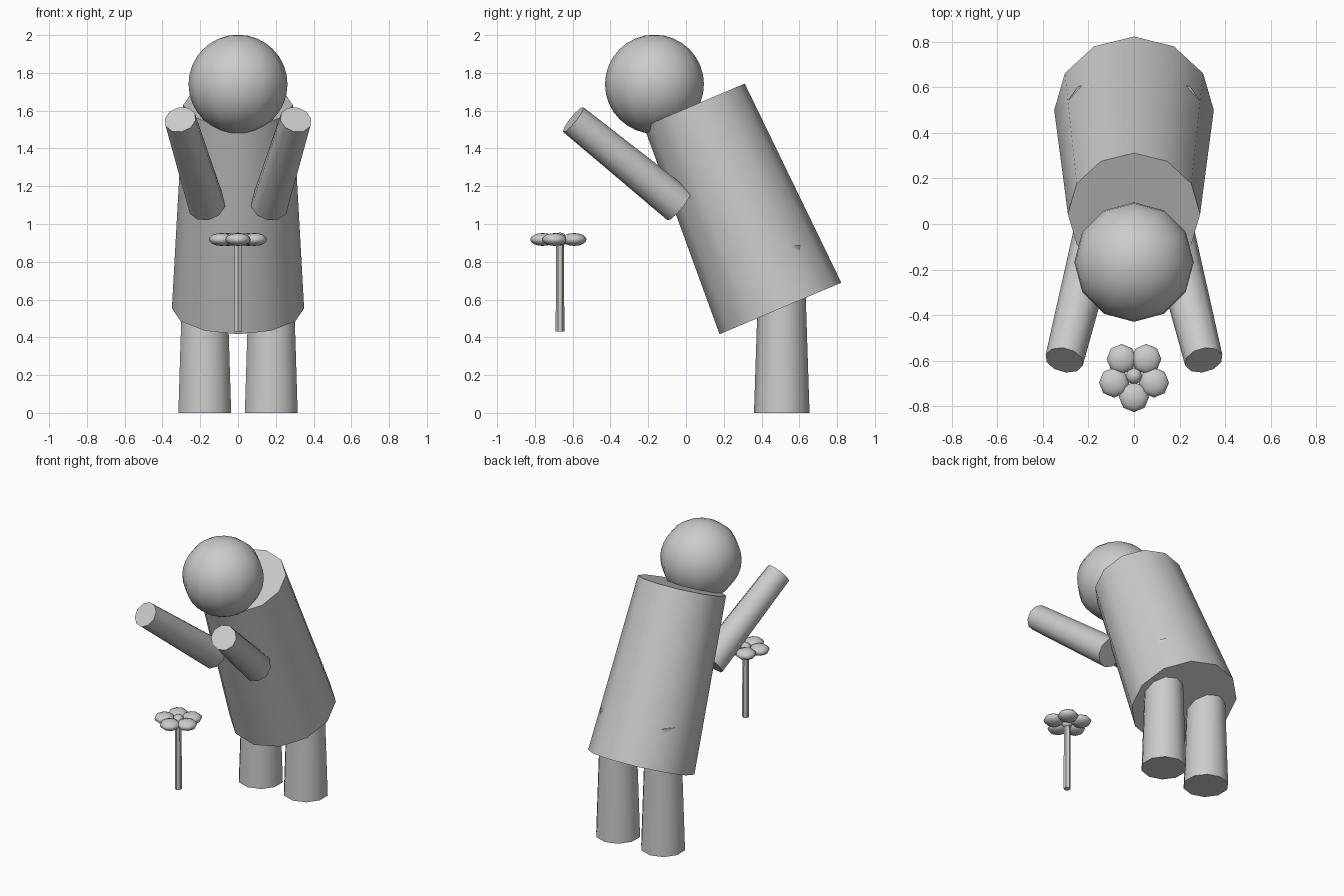
import bpy
from math import cos, sin, radians
from mathutils import Vector

if "Cube" in bpy.data.objects:
    bpy.data.objects.remove(bpy.data.objects["Cube"])


def smooth(ob, name):
    ob.name = name
    bpy.ops.object.shade_smooth_by_angle(angle=radians(40))
    return ob


def limb(name, start, end, r1, r2, sides):
    """Tapered cylinder running from start to end."""
    a, b = Vector(start), Vector(end)
    d = b - a
    # swing the z axis onto the limb direction with the least twist
    rot = Vector((0, 0, 1)).rotation_difference(d).to_euler()
    bpy.ops.mesh.primitive_cone_add(vertices=sides, radius1=r1, radius2=r2,
                                    depth=d.length, location=(a + b) / 2,
                                    rotation=rot)
    return smooth(bpy.context.object, name)


def ball(name, loc, size, segs, rings):
    bpy.ops.mesh.primitive_uv_sphere_add(segments=segs, ring_count=rings,
                                         radius=1, location=loc)
    ob = bpy.context.object
    ob.scale = size
    bpy.ops.object.transform_apply(location=False, rotation=False, scale=True)
    bpy.ops.object.shade_smooth()
    ob.name = name
    return ob


# leaning body and head
limb("body", (0, 0.50, 0.553), (0, 0.044, 1.63), 0.35, 0.29, 12)
ball("head", (0, -0.167, 1.74), (0.262, 0.262, 0.262), 12, 16)

# legs and raised arms, one pair per side
for side, s in (("left", -1), ("right", 1)):
    limb(side + "_leg", (s * 0.176, 0.507, 0), (s * 0.176, 0.507, 0.89),
         0.147, 0.118, 10)
    limb(side + "_arm", (s * 0.165, -0.035, 1.097), (s * 0.306, -0.597, 1.553),
         0.1, 0.085, 10)

# flower: stem, centre and five petals
FY = -0.667
limb("flower_stem", (0, FY, 0.43), (0, FY, 0.91), 0.023, 0.021, 6)
ball("flower_centre", (0, FY, 0.918), (0.037, 0.037, 0.037), 8, 6)
for i in range(5):
    a = radians(-90 + 72 * i)
    ball(f"petal_{i + 1}", (0.092 * cos(a), FY + 0.092 * sin(a), 0.918),
         (0.066, 0.066, 0.034), 8, 8)
